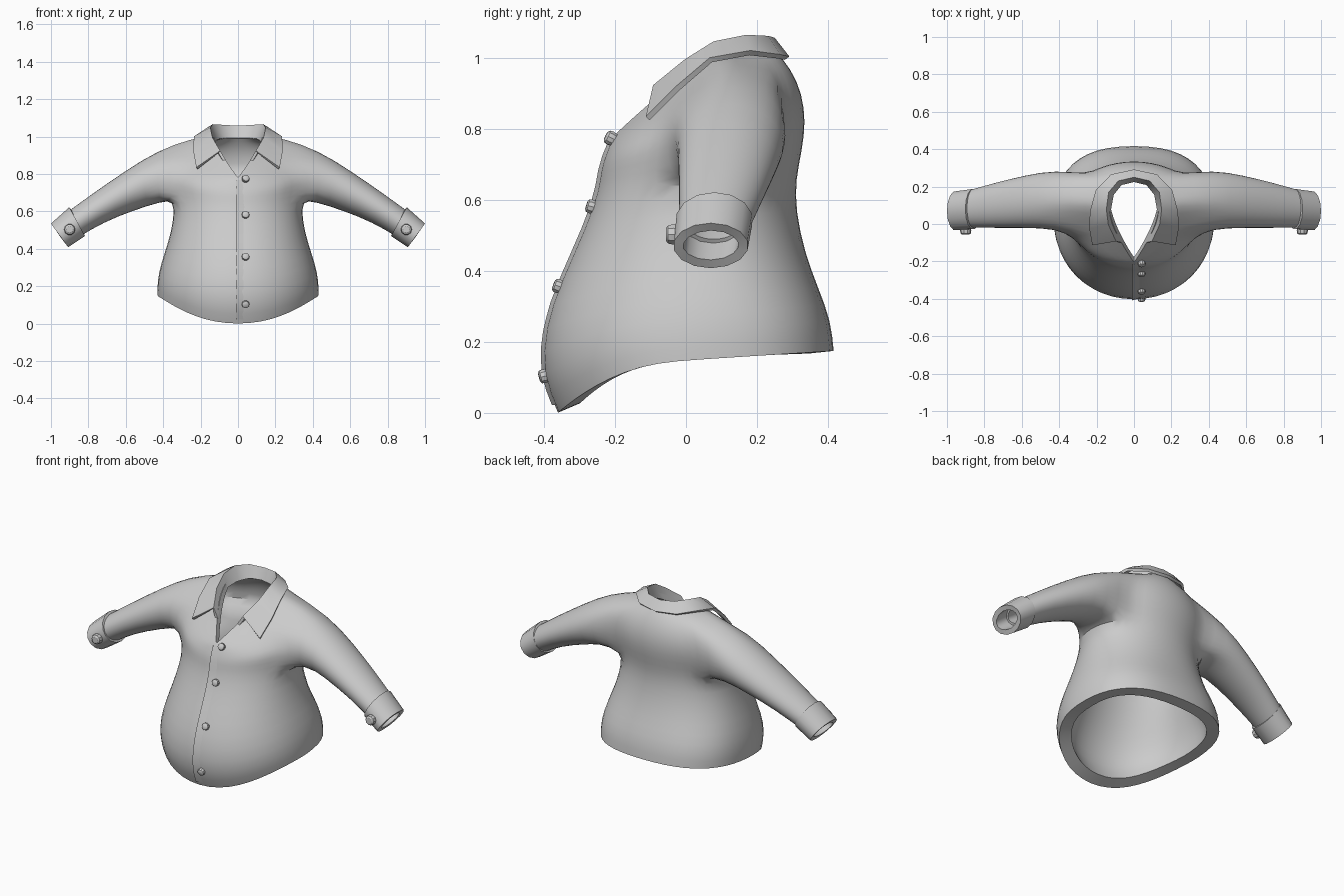
import bpy, math
from mathutils import Vector

if "Cube" in bpy.data.objects:
    bpy.data.objects.remove(bpy.data.objects["Cube"])

grey = bpy.data.materials.new("cloth_grey")
grey.diffuse_color = (0.6, 0.6, 0.6, 1)
grey.use_nodes = True
grey.node_tree.nodes["Principled BSDF"].inputs["Base Color"].default_value = grey.diffuse_color


def make(name, verts, faces):
    me = bpy.data.meshes.new(name)
    me.from_pydata([tuple(v) for v in verts], [], faces)
    me.materials.append(grey)
    ob = bpy.data.objects.new(name, me)
    bpy.context.collection.objects.link(ob)
    return ob


def finish(ob, mirror=True, subsurf=0, thick=0.0, group="", offset=-1, angle=35):
    if mirror:
        m = ob.modifiers.new("mirror", 'MIRROR')
        m.use_clip = True
    if subsurf:
        ob.modifiers.new("subsurf", 'SUBSURF').levels = subsurf
    if thick:
        s = ob.modifiers.new("solid", 'SOLIDIFY')
        s.thickness, s.offset, s.vertex_group = thick, offset, group
    bpy.ops.object.select_all(action='DESELECT')
    ob.select_set(True)
    bpy.context.view_layer.objects.active = ob
    bpy.ops.object.convert(target='MESH')
    bpy.ops.object.shade_smooth_by_angle(angle=math.radians(angle))


def sleeve_ring(top, bot, yc, ry, n, shift=0.0):
    """Oval ring from its top and bottom (x, z) points and its y extent."""
    t, b = Vector((top[0], yc, top[1])), Vector((bot[0], yc, bot[1]))
    out = []
    for i in range(n):
        a = -math.pi / 2 + (i - shift) * 2 * math.pi / n
        out.append((t + b) / 2 + (t - b) / 2 * math.sin(a) + Vector((0, ry * math.cos(a), 0)))
    return out


# Torso rings: half width, widest y, front y, back y, front z, side z, back z, z power, back squareness
rings = [
    (.434, .03, -.365, .42, -.003, .15, .175, 2.3, .8),
    (.436, .03, -.412, .412, .10, .22, .26, 2.0, .8),
    (.417, .03, -.405, .377, .24, .32, .35, 1.6, .85),
    (.374, .03, -.358, .338, .37, .44, .45, 1.5, .9),
    (.347, .04, -.283, .312, .53, .56, .57, 1.5, .95),
    (.345, .06, -.25, .312, .63, .66, .66, 1.3, 1),
    (.36, .08, -.245, .33, .68, .75, .74, 1.0, 1),
    (.37, .09, -.235, .34, .715, .83, .82, .9, 1),
    (.335, .10, -.225, .33, .74, .915, .90, .8, 1),
    (.25, .10, -.215, .298, .765, .995, .97, .8, 1),
    (.135, .08, -.205, .255, .78, 1.005, 1.02, 1.2, 1),
]
HALF = 12
verts, faces, weights = [], [], []
for k, (w, yc, yf, yb, zf, zs, zb, p, e) in enumerate(rings):
    for j in range(HALF + 1):
        a = math.pi * j / HALF
        if j < HALF / 2:                       # the front is rounder than the back
            e_here = 1 - (1 - e) * .3
        else:
            e_here = e
        s, c = abs(math.sin(a)) ** e_here, math.copysign(abs(math.cos(a)) ** e_here, math.cos(a))
        if k == len(rings) - 1 and c > 0:      # V-shaped neckline
            s = 1 - c ** 1.5
        y = yc - c * ((yc - yf) if c > 0 else (yb - yc))
        z = zs + ((zf - zs) * c ** p if c > 0 else (zb - zs) * -c)
        verts.append((w * s if 0 < j < HALF else 0.0, y, z))
        weights.append(1.0 if k < 7 else 0.45)
idx = lambda j, k: k * (HALF + 1) + j
J0, J1, K0, K1 = 4, 9, 5, 9        # armhole columns and rows
for k in range(len(rings) - 1):
    for j in range(HALF):
        if not (J0 <= j < J1 and K0 <= k < K1):
            faces.append((idx(j, k), idx(j + 1, k), idx(j + 1, k + 1), idx(j, k + 1)))

# Sleeve grown out of the armhole
loop = [idx(j, K0) for j in range(J0, J1)] + [idx(J1, k) for k in range(K0, K1)]
loop += [idx(j, K1) for j in range(J1, J0, -1)] + [idx(J0, k) for k in range(K1, K0, -1)]
n = len(loop)
for top, bot, yc, ry in [((.43, .928), (.41, .65), .132, .16),
                         ((.60, .82), (.56, .603), .12, .143),
                         ((.78, .695), (.72, .54), .099, .122),
                         ((.93, .585), (.845, .465), .08, .10)]:
    new = list(range(len(verts), len(verts) + n))
    verts += sleeve_ring(top, bot, yc, ry, n, (J1 - J0) / 2)
    weights += [0.4] * n
    for i in range(n):
        q = (i + 1) % n
        faces.append((loop[i], loop[q], new[q], new[i]))
    loop = new
shirt = make("shirt_body", verts, faces)
vg = shirt.vertex_groups.new(name="thickness")
for i, wt in enumerate(weights):
    vg.add([i], wt, 'REPLACE')
finish(shirt, subsurf=1, thick=.068, group="thickness")

# Cuffs
N = 14
cv = sleeve_ring((.902, .622), (.818, .468), .08, .109, N)
cv += sleeve_ring((1.0, .535), (.908, .408), .07, .106, N)
cf = [(i, (i + 1) % N, (i + 1) % N + N, i + N) for i in range(N)]
finish(make("cuffs", cv, cf), thick=.028)

# Folded collar: neck base, fold and outer edge at stations from back to front
stations = [
    ((0, .232, .99), (0, .25, 1.05), (0, .285, 1.0)),
    ((.07, .215, .99), (.085, .23, 1.055), (.12, .26, 1.005)),
    ((.115, .16, .985), (.137, .17, 1.058), (.20, .18, 1.015)),
    ((.13, .08, .97), (.15, .08, 1.04), (.232, .07, .995)),
    ((.115, 0, .93), (.14, 0, .99), (.236, -.02, .918)),
    ((.07, -.10, .868), (.10, -.09, .918), (.22, -.108, .83)),
]
kv = [p for s in stations for p in s]
kf = [(3 * s + r, 3 * s + r + 1, 3 * s + r + 4, 3 * s + r + 3)
      for s in range(len(stations) - 1) for r in range(2)]
finish(make("collar", kv, kf), thick=.016, offset=0, angle=40)


def front_y(x, z):
    hit, loc, nor, _ = shirt.ray_cast(Vector((x, -1, z)), Vector((0, 1, 0)))
    if hit and loc.y < -.1:
        return loc.y, nor.copy()
    return -.2, Vector((0, -.8, .6))


# Front placket: a thin overlapping edge down the middle
pv, pf = [], []
rows = 18
for r in range(rows + 1):
    z = .022 + r * (.768 - .022) / rows
    ya, yb = front_y(-.012, z)[0], front_y(.035, z)[0]
    pv += [(-.012, ya + .004, z), (-.012, ya - .009, z), (.035, yb + .001, z)]
    if r:
        for c in range(2):
            b = 3 * (r - 1) + c
            pf.append((b, b + 1, b + 4, b + 3))
finish(make("placket", pv, pf), mirror=False)


# Buttons: short domed discs facing along the surface normal
def button(name, loc, normal, radius, depth):
    prof = [(radius * .85, -.012), (radius, depth * .35), (radius * .9, depth * .8), (radius * .6, depth)]
    s = 10
    rot = normal.to_track_quat('Z', 'Y')
    bv = [loc + rot @ Vector((r * math.cos(t * math.tau / s), r * math.sin(t * math.tau / s), h))
          for r, h in prof for t in range(s)]
    bf = [(k * s + t, k * s + (t + 1) % s, (k + 1) * s + (t + 1) % s, (k + 1) * s + t)
          for k in range(len(prof) - 1) for t in range(s)]
    bf.append(tuple(range((len(prof) - 1) * s, len(prof) * s)))
    finish(make(name, bv, bf), mirror=False)


for i, z in enumerate((.772, .58, .355, .105)):
    y, nor = front_y(.04, min(z, .765))
    button(f"front_button_{i + 1}", Vector((.04, y, z)), nor, .021, .02)
for side, label in ((-1, "right"), (1, "left")):
    button(f"cuff_button_{label}", Vector((side * .90, -.025, .503)), Vector((0, -1, 0)), .03, .032)
